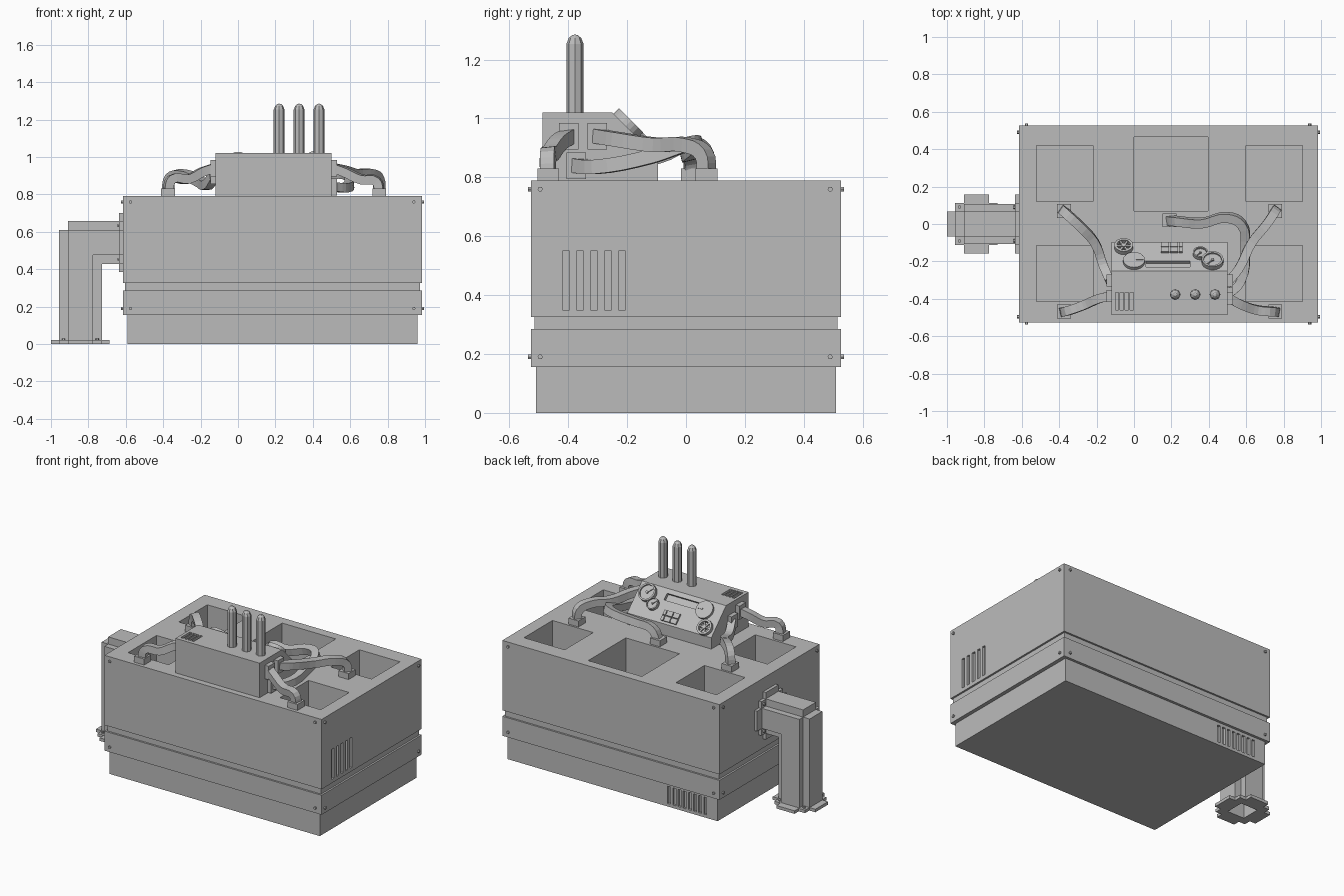
import bpy, bmesh, math
from mathutils import Matrix, Vector

if "Cube" in bpy.data.objects:
    bpy.data.objects.remove(bpy.data.objects["Cube"])

GREY = (0.5, 0.5, 0.5, 1)
metal = bpy.data.materials.new("plain_grey")
metal.use_nodes = True
metal.diffuse_color = GREY
metal.node_tree.nodes["Principled BSDF"].inputs["Base Color"].default_value = GREY
I = Matrix.Identity(4)


def finish(name, bm, matrix=I):
    bmesh.ops.recalc_face_normals(bm, faces=bm.faces)
    bm.transform(matrix)
    mesh = bpy.data.meshes.new(name)
    bm.to_mesh(mesh)
    bm.free()
    mesh.materials.append(metal)
    obj = bpy.data.objects.new(name, mesh)
    bpy.context.collection.objects.link(obj)
    return obj


def boxes(name, bounds, matrix=I):
    """One mesh of boxes, each given as x0, x1, y0, y1, z0, z1."""
    bm = bmesh.new()
    for x0, x1, y0, y1, z0, z1 in bounds:
        place = Matrix.Translation(((x0 + x1) / 2, (y0 + y1) / 2, (z0 + z1) / 2))
        size = Matrix.Diagonal((x1 - x0, y1 - y0, z1 - z0, 1))
        bmesh.ops.create_cube(bm, size=1, matrix=place @ size)
    return finish(name, bm, matrix)


def prism(name, outline, depth, matrix=I):
    bm = bmesh.new()
    face = bm.faces.new([bm.verts.new((x, y, 0)) for x, y in outline])
    top = bmesh.ops.extrude_face_region(bm, geom=[face])["geom"]
    moved = [v for v in top if isinstance(v, bmesh.types.BMVert)]
    bmesh.ops.translate(bm, verts=moved, vec=(0, 0, depth))
    return finish(name, bm, matrix)


def lathe(name, profile, sides, matrix=I):
    bm = bmesh.new()
    verts = [bm.verts.new((r, 0, h)) for r, h in profile]
    edges = [bm.edges.new(pair) for pair in zip(verts, verts[1:])]
    bmesh.ops.spin(bm, geom=verts + edges, axis=(0, 0, 1), cent=(0, 0, 0),
                   angle=math.tau, steps=sides)
    bmesh.ops.remove_doubles(bm, verts=bm.verts, dist=0.0001)
    return finish(name, bm, matrix)


def carve(obj, bounds, matrix=I):
    cutter = boxes("cutter", bounds, matrix)
    cutter.hide_render = True
    mod = obj.modifiers.new("carve", 'BOOLEAN')
    mod.operation, mod.solver, mod.object = 'DIFFERENCE', 'EXACT', cutter
    bpy.context.view_layer.update()
    graph = bpy.context.evaluated_depsgraph_get()
    mesh = bpy.data.meshes.new_from_object(obj.evaluated_get(graph))
    obj.modifiers.clear()
    obj.data = mesh
    bpy.data.objects.remove(cutter)


def bolt(point, direction):
    turn = Vector(direction).to_track_quat('Z', 'Y').to_matrix().to_4x4()
    lathe("bolt", [(0, -0.005), (0.009, -0.005), (0.009, 0.01), (0, 0.01)], 6,
          Matrix.Translation(point) @ turn)


# Main casing with open wells and side vents
L, R, D = -0.615, 0.985, 0.527
casing = boxes("casing", [(L, R, -D, D, 0.325, 0.79)])
wells = [(x, x + 0.3, y, y + 0.3, 0.4, 1) for x in (-0.52, 0.6) for y in (-0.415, 0.12)]
carve(casing, wells + [(0, 0.395, 0.07, 0.465, 0.4, 1)])
carve(casing, [(R - 0.015, R + 1, y, y + 0.025, 0.35, 0.55)
               for y in [-0.42 + 0.0475 * i for i in range(5)]])

# Lower band, groove and plinth
boxes("groove", [(L + 0.012, R - 0.012, 0.012 - D, D - 0.012, 0.28, 0.33)])
boxes("lower_band", [(L, R, -D, D, 0.155, 0.285)])
plinth = boxes("plinth", [(-0.59, 0.96, -0.51, 0.51, 0, 0.16)])
carve(plinth, [(x, x + 0.022, 0.495, 1, 0.02, 0.135)
               for x in [-0.51 + 0.038 * i for i in range(8)]])

# Corner bolts on all four sides
for z in (0.19, 0.76):
    for s in (-1, 1):
        for x in (L + 0.04, R - 0.045):
            bolt((x, s * D, z), (0, s, 0))
        for y in (-0.495, 0.49):
            bolt((R if s > 0 else L, y, z), (s, 0, 0))


# Stepped drain pipe with flanges
def stepped(corners):
    quarter = [corners[0]]
    for (a, b), (c, d) in zip(corners, corners[1:]):
        quarter += [(c, b), (c, d)]
    back = quarter[::-1]
    return (quarter + [(-x, y) for x, y in back]
            + [(-x, -y) for x, y in quarter] + [(x, -y) for x, y in back])


pipe_shape = stepped([(0.115, 0.067), (0.067, 0.107)])
flange_shape = stepped([(0.157, 0.067), (0.113, 0.113), (0.067, 0.157)])
PX, PZ = -0.843, 0.543
sideways = Matrix.Rotation(math.pi / 2, 4, 'Y')
down_pipe = prism("down_pipe", pipe_shape, 0.59, Matrix.Translation((PX, 0, 0.02)))
foot = prism("pipe_foot_flange", flange_shape, 0.02, Matrix.Translation((PX, 0, 0)))
for part in (down_pipe, foot):
    carve(part, [(PX - 0.062, PX + 0.062, -0.062, 0.062, -1, 0.4)])
prism("cross_pipe", pipe_shape, 0.29, Matrix.Translation((-0.91, 0, PZ)) @ sideways)
prism("pipe_wall_flange", flange_shape, 0.025,
      Matrix.Translation((L - 0.02, 0, PZ)) @ sideways)
for a in (-0.09, 0.09):
    for b in (-0.09, 0.09):
        bolt((PX + a, b, 0.02), (0, 0, 1))
        bolt((L - 0.02, a, PZ + b), (-1, 0, 0))

# Control box: side profile extruded along x
side = [(-0.487, 0.78), (-0.095, 0.78), (-0.095, 0.865), (-0.25, 1.02), (-0.487, 1.02)]
along_x = Matrix(((0, 0, 1, -0.12), (1, 0, 0, 0), (0, 1, 0, 0), (0, 0, 0, 1)))
control_box = prism("control_box", side, 0.62, along_x)
carve(control_box, [(x, x + 0.018, -0.46, -0.365, 1.005, 2)
                    for x in [-0.1 + 0.026 * i for i in range(4)]])

# Sloped panel: local x across, y down the slope, z outward
panel = Matrix.Translation((0, -0.25, 1.02)) @ Matrix.Rotation(-math.pi / 4, 4, 'X')
carve(control_box, [(0.065, 0.3, 0.03, 0.075, -0.02, 1)], panel)
keys = [(x, x + w, y, y + 0.032, -0.005, 0.012)
        for x, w in ((0.145, 0.043), (0.193, 0.043), (0.241, 0.018)) for y in (0.135, 0.172)]
boxes("panel_keys", keys, panel)


def gauge(name, x, y, r, h):
    spot = panel @ Matrix.Translation((x, y, 0))
    lathe(name, [(0, 0), (r, 0), (r, h), (0.82 * r, h), (0.82 * r, h - 0.01),
                 (0, h - 0.01)], 20, spot)
    lathe(name + "_hub", [(0, 0), (0.15 * r, 0), (0.15 * r, h), (0, h)], 8, spot)
    boxes(name + "_needle", [(-0.05 * r, 0.05 * r, 0, 0.75 * r, h - 0.011, h - 0.004)],
          spot @ Matrix.Rotation(2.4, 4, 'Z'))


gauge("large_gauge", 0.42, 0.064, 0.058, 0.026)
gauge("small_gauge", 0.355, 0.122, 0.04, 0.022)

# Flat dial with a pointer
dial = panel @ Matrix.Translation((0, 0.066, 0))
lathe("dial", [(0, 0), (0.058, 0), (0.058, 0.018), (0, 0.018)], 20, dial)
boxes("dial_pointer", [(0.01, 0.05, -0.004, 0.004, 0.017, 0.022)], dial)

# Spoked hand wheel
wheel = panel @ Matrix.Translation((-0.055, 0.172, 0))
lathe("wheel_rim", [(0.05, 0), (0.05, 0.025), (0.037, 0.025), (0.037, 0), (0.05, 0)], 20, wheel)
lathe("wheel_hub", [(0, 0), (0.013, 0), (0.013, 0.025), (0, 0.025)], 10, wheel)
for i in range(3):
    boxes("wheel_spoke", [(-0.04, 0.04, -0.005, 0.005, 0.008, 0.02)],
          wheel @ Matrix.Rotation(i * math.pi / 3, 4, 'Z'))

# Three round-tipped rods
for x in (0.22, 0.327, 0.433):
    lathe("rod", [(0, 0), (0.029, 0), (0.029, 0.235), (0.021, 0.255), (0.01, 0.265), (0, 0.267)],
          8, Matrix.Translation((x, -0.377, 1.018)))

# Cable sockets on the casing top and the control box sides
for x, y in ((-0.375, 0.07), (-0.375, -0.468), (0.755, 0.07), (0.755, -0.468), (0.19, 0.02)):
    boxes("floor_socket", [(x - 0.037, x + 0.037, y - 0.037, y + 0.037, 0.78, 0.83)])
for x, y, z in ((0.512, -0.398, 0.94), (0.512, -0.302, 0.94), (0.512, -0.372, 0.84),
                (-0.132, -0.385, 0.94), (-0.132, -0.302, 0.9)):
    boxes("side_socket", [(x - 0.016, x + 0.016, y - 0.033, y + 0.033, z - 0.045, z + 0.045)])

# Square cables swept along smooth paths
section = bpy.data.curves.new("cable_section", 'CURVE')
spline = section.splines.new('POLY')
spline.points.add(3)
spline.use_cyclic_u = True
for p, (x, y) in zip(spline.points, ((-1, -1), (1, -1), (1, 1), (-1, 1))):
    p.co = (x * 0.024, y * 0.024, 0, 1)
section_obj = bpy.data.objects.new("cable_section", section)
bpy.context.collection.objects.link(section_obj)
section_obj.hide_render = True


def cable(name, path):
    curve = bpy.data.curves.new(name, 'CURVE')
    curve.dimensions, curve.resolution_u = '3D', 4
    curve.bevel_mode, curve.bevel_object = 'OBJECT', section_obj
    curve.use_fill_caps = True
    line = curve.splines.new('BEZIER')
    line.bezier_points.add(len(path) - 1)
    for p, co in zip(line.bezier_points, path):
        p.co = co
        p.handle_left_type = p.handle_right_type = 'AUTO'
    temp = bpy.data.objects.new(name, curve)
    bpy.context.collection.objects.link(temp)
    bpy.context.view_layer.update()
    mesh = bpy.data.meshes.new_from_object(
        temp.evaluated_get(bpy.context.evaluated_depsgraph_get()))
    bpy.data.objects.remove(temp)
    bm = bmesh.new()
    bm.from_mesh(mesh)
    for f in bm.faces:
        f.smooth, f.material_index = False, 0
    finish(name, bm)


cable("right_front_cable", [(0.51, -0.398, 0.94), (0.57, -0.43, 0.92), (0.66, -0.46, 0.88),
                            (0.74, -0.468, 0.87), (0.757, -0.468, 0.81)])
cable("right_back_cable", [(0.51, -0.302, 0.94), (0.56, -0.24, 0.93), (0.63, -0.1, 0.91),
                           (0.71, 0.0, 0.91), (0.75, 0.06, 0.88), (0.755, 0.07, 0.81)])
cable("looping_cable", [(0.51, -0.372, 0.84), (0.57, -0.31, 0.835), (0.595, -0.12, 0.87),
                        (0.575, 0.0, 0.91), (0.5, 0.035, 0.91), (0.36, 0.005, 0.88),
                        (0.23, 0.015, 0.87), (0.19, 0.02, 0.81)])
cable("left_front_cable", [(-0.13, -0.385, 0.94), (-0.19, -0.4, 0.92), (-0.27, -0.435, 0.88),
                           (-0.355, -0.465, 0.88), (-0.375, -0.468, 0.81)])
cable("left_back_cable", [(-0.13, -0.302, 0.9), (-0.165, -0.22, 0.85), (-0.21, -0.1, 0.87),
                          (-0.29, -0.01, 0.905), (-0.36, 0.055, 0.89), (-0.375, 0.07, 0.81)])
bpy.data.objects.remove(section_obj)
